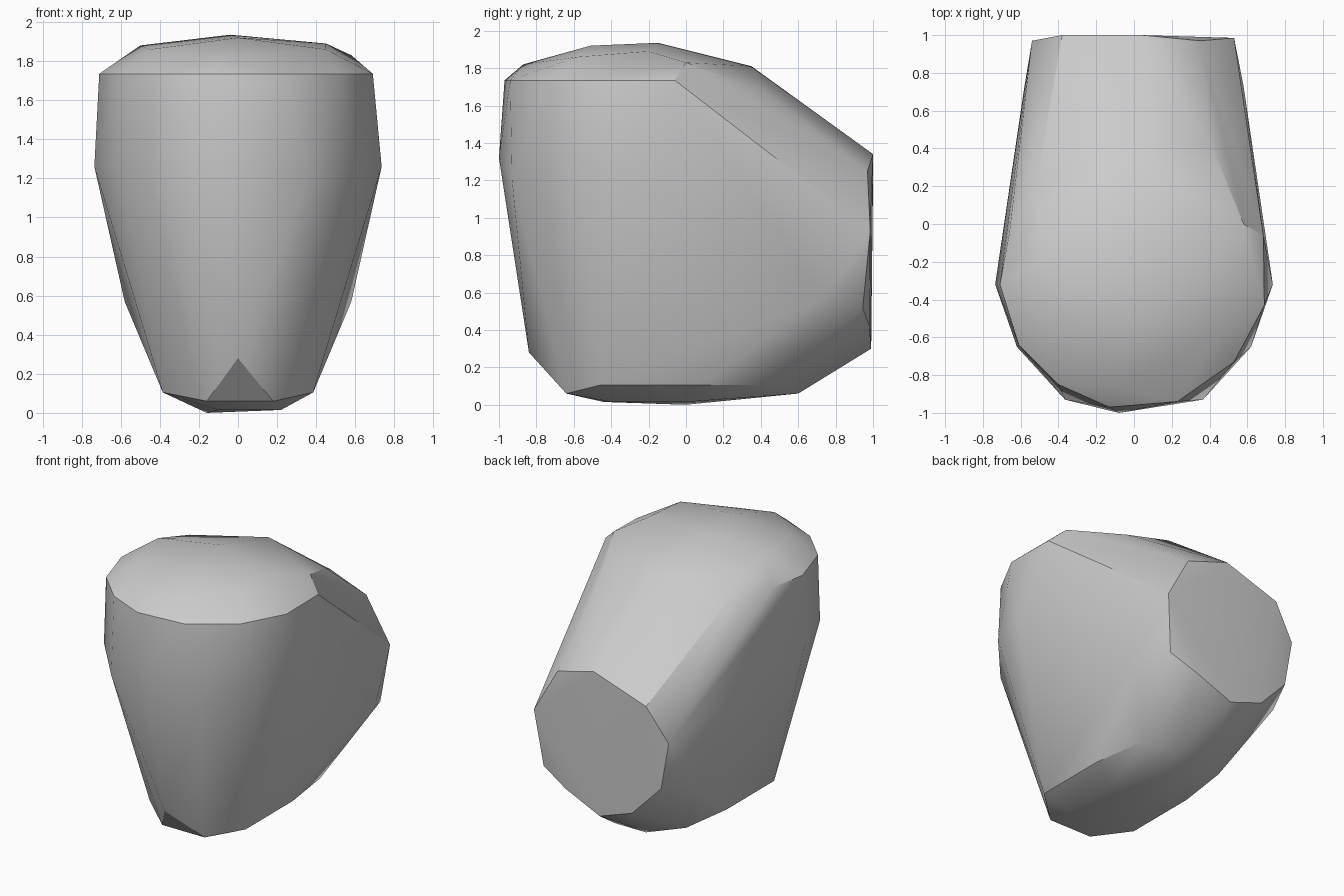
import bpy
import bmesh
import math

default_cube = bpy.data.objects.get("Cube")
if default_cube:
    bpy.data.objects.remove(default_cube, do_unlink=True)


def make_material(name, colour):
    material = bpy.data.materials.new(name)
    material.use_nodes = True
    material.diffuse_color = colour
    shader = material.node_tree.nodes["Principled BSDF"]
    shader.inputs["Base Color"].default_value = colour
    return material


def ring(height, outline):
    """Lift a flat outline to a height."""
    return [(x, y, height) for x, y in outline]


def mirrored(points):
    """Return the points together with their copies across x."""
    return points + [(-x, y, z) for x, y, z in points]


def convex_block(name, points, material):
    """Wrap a tight convex skin around the corner points."""
    mesh = bpy.data.meshes.new(name)
    bm = bmesh.new()
    for point in points:
        bm.verts.new(point)
    hull = bmesh.ops.convex_hull(bm, input=bm.verts[:])
    leftovers = set(hull["geom_interior"]) | set(hull["geom_unused"])
    loose = [item for item in leftovers if isinstance(item, bmesh.types.BMVert)]
    bmesh.ops.delete(bm, geom=loose, context="VERTS")
    bmesh.ops.recalc_face_normals(bm, faces=bm.faces[:])
    bm.to_mesh(mesh)
    bm.free()
    mesh.materials.append(material)
    block = bpy.data.objects.new(name, mesh)
    bpy.context.scene.collection.objects.link(block)
    return block


# Domed top
dome = [(-.04, -.15, 1.935), (0, -.51, 1.92), (-.5, -.2, 1.88), (.45, -.2, 1.89),
        (.58, 0, 1.83), (-.1, -.87, 1.82), (0, .35, 1.81), (.41, .42, 1.67),
        (-.52, .19, 1.75)]
dome += mirrored([(.45, -.58, 1.86)])

# Sharp rim below the dome
rim = ring(1.735, [(-.66, -.05), (-.71, -.32), (-.61, -.64), (-.4, -.85), (-.13, -.97),
                   (.23, -.94), (.53, -.73), (.69, -.43), (.685, -.06)])

# Widest belt, and the flanks that swell towards the back
belt = mirrored(ring(1.26, [(.735, -.32), (.62, -.65)]))
belt += mirrored(ring(1.2, [(.365, -.93)])) + [(-.08, -1, 1.32)]
flanks = mirrored([(.58, .73, .57)])

# Flat back end
back = [(.04, 1, 1.34), (.35, .97, 1.25), (.53, .985, .93), (.48, .945, .52),
        (.28, .98, .42), (0, .99, .3), (-.26, .99, .39), (-.48, .97, .62),
        (-.54, .97, .96), (-.38, 1, 1.2)]

# Narrow underside with a chamfered front
underside = mirrored(ring(.105, [(.385, -.46), (.385, .08), (.33, .47)]))
underside += ring(.06, [(-.16, -.64), (.18, -.64), (.15, .6), (-.1, .6)])
underside += ring(.015, [(-.1, -.44), (.22, -.4), (.2, 0)])
underside += [(-.16, 0, 0), (0, -.84, .28)]

grey = make_material("plain grey", (.6, .6, .6, 1))
body = convex_block("rounded_block", dome + rim + belt + flanks + back + underside, grey)

# Smooth the soft bends and keep the hard edges
bpy.ops.object.select_all(action="DESELECT")
body.select_set(True)
bpy.context.view_layer.objects.active = body
bpy.ops.object.shade_smooth_by_angle(angle=math.radians(30))
